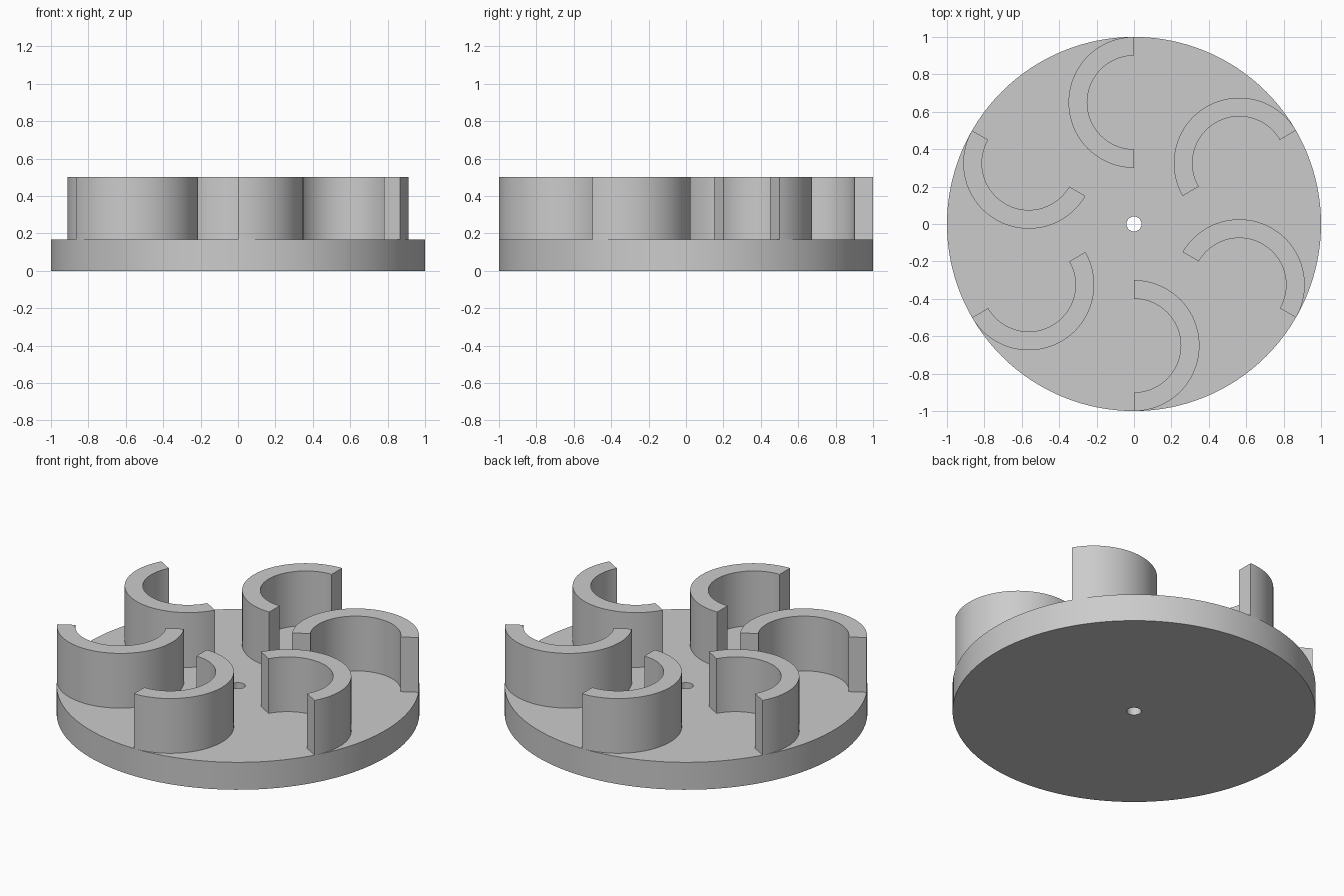
import bpy, bmesh
from math import sin, cos, pi, radians
from mathutils import Matrix

cube = bpy.data.objects.get("Cube")
if cube:
    bpy.data.objects.remove(cube)

BASE_TOP = 0.167
BLADE_TOP = 0.5
BLADE_COUNT = 6

grey = bpy.data.materials.new("plain grey")
grey.use_nodes = True
colour = (0.6, 0.6, 0.6, 1)
grey.diffuse_color = colour
grey.node_tree.nodes["Principled BSDF"].inputs["Base Color"].default_value = colour


def ring_solid(name, inner, outer, start, sweep, steps, z0, z1, matrix=Matrix()):
    """Solid ring, or part of a ring, swept about its own z axis."""
    closed = sweep >= 2 * pi
    bm = bmesh.new()
    section = [(inner, z0), (outer, z0), (outer, z1), (inner, z1)]
    loops = []
    for i in range(steps if closed else steps + 1):
        a = start + sweep * i / steps
        loops.append([bm.verts.new((r * cos(a), r * sin(a), z)) for r, z in section])
    for i in range(steps):
        a, b = loops[i], loops[(i + 1) % len(loops)]
        for j in range(4):
            k = (j + 1) % 4
            bm.faces.new((a[j], a[k], b[k], b[j]))
    if not closed:
        bm.faces.new(loops[0])
        bm.faces.new(loops[-1])
    bmesh.ops.recalc_face_normals(bm, faces=bm.faces)
    bm.transform(matrix)
    mesh = bpy.data.meshes.new(name)
    bm.to_mesh(mesh)
    bm.free()
    mesh.materials.append(grey)
    obj = bpy.data.objects.new(name, mesh)
    bpy.context.collection.objects.link(obj)
    bpy.ops.object.select_all(action="DESELECT")
    obj.select_set(True)
    bpy.context.view_layer.objects.active = obj
    bpy.ops.object.shade_smooth_by_angle(angle=radians(30))
    return obj


# Round base plate with a shaft hole through the middle
ring_solid("base_plate", 0.04, 1.0, 0, 2 * pi, 128, 0, BASE_TOP)

# Half-ring blades standing around the plate, all curving the same way
for i in range(BLADE_COUNT):
    place = Matrix.Rotation(2 * pi * i / BLADE_COUNT, 4, "Z") @ Matrix.Translation((0, 0.65, 0))
    ring_solid(f"blade_{i + 1}", 0.25, 0.35, pi / 2, pi, 64, BASE_TOP, BLADE_TOP, place)
